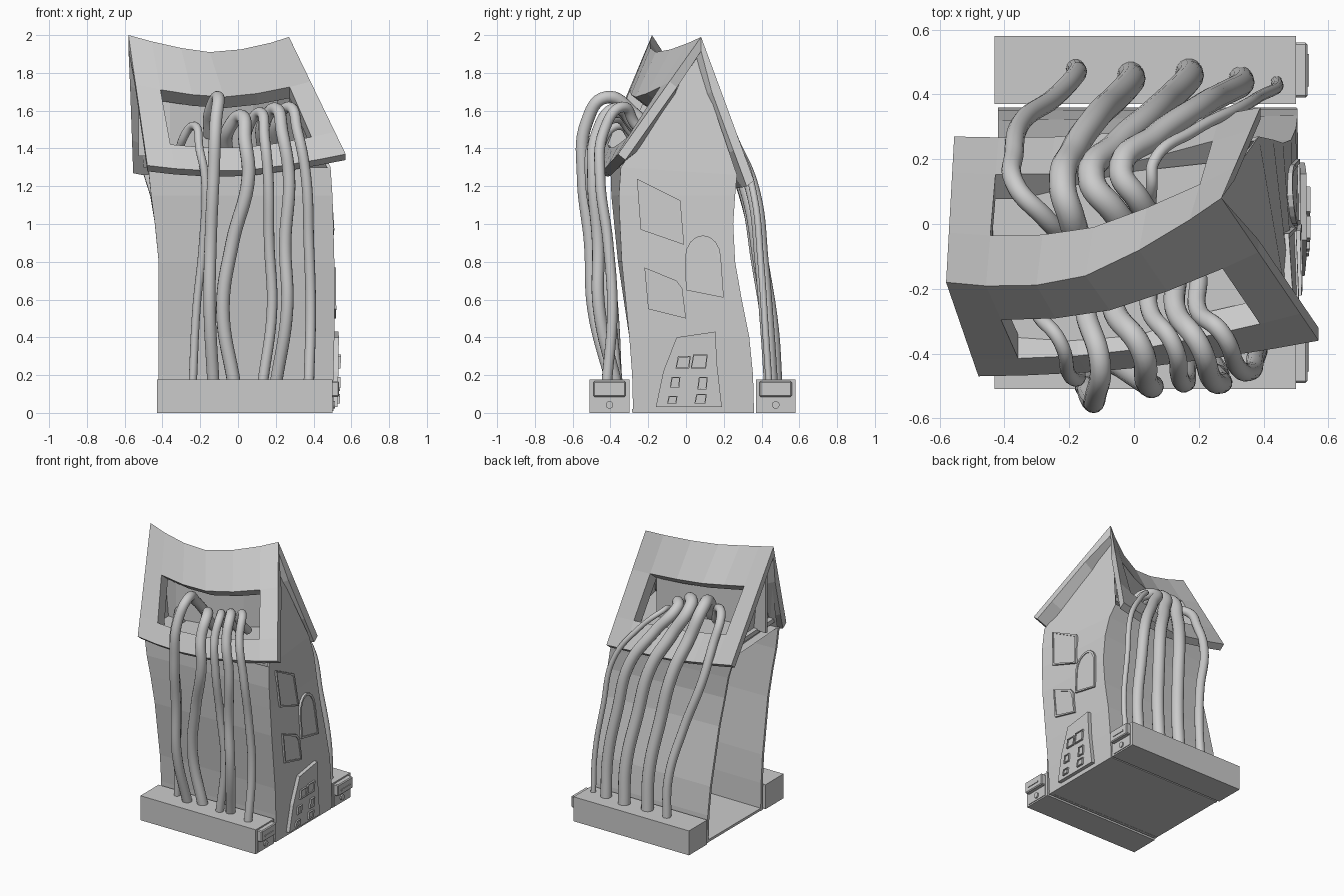
import bpy, bmesh, math
from mathutils import Vector as V

if "Cube" in bpy.data.objects:
    bpy.data.objects.remove(bpy.data.objects["Cube"])


def link(name, me):
    ob = bpy.data.objects.new(name, me)
    bpy.context.collection.objects.link(ob)
    return ob


def from_faces(name, verts, faces, thick=0):
    me = bpy.data.meshes.new(name)
    me.from_pydata([tuple(v) for v in verts], [], faces)
    ob = link(name, me)
    if thick:
        m = ob.modifiers.new("thickness", 'SOLIDIFY')
        m.thickness, m.offset = thick, -1
    return ob


def box(name, lo, hi, bevel=0):
    bm = bmesh.new()
    bmesh.ops.create_cube(bm, size=1)
    for v in bm.verts:
        v.co = V([(a + b) / 2 + c * (b - a) for a, b, c in zip(lo, hi, v.co)])
    if bevel:
        bmesh.ops.bevel(bm, geom=bm.edges[:], offset=bevel, segments=1, affect='EDGES')
    me = bpy.data.meshes.new(name)
    bm.to_mesh(me)
    return link(name, me)


def sample(pts, t):
    f = t * (len(pts) - 1)
    i = min(int(f), len(pts) - 2)
    return V(pts[i]).lerp(V(pts[i + 1]), f - i)


# Sagging, twisted roof: front eave, ridge and back eave from left to right
front = [(-.48, -.47, 1.31), (-.22, -.465, 1.28), (.05, -.44, 1.285), (.32, -.405, 1.32), (.57, -.36, 1.37)]
ridge = [(-.58, -.18, 2.0), (-.36, -.20, 1.94), (-.15, -.16, 1.91), (.08, -.05, 1.93), (.27, .08, 1.99)]
back = [(-.555, .27, 1.30), (-.31, .265, 1.25), (-.08, .28, 1.22), (.15, .315, 1.22), (.39, .36, 1.23)]
us = [0, .14, .32, .5, .68, .87, 1]
rows = [(front, 0, 1), (front, .19, 1), (front, .62, 1), (ridge, 0, 0), (back, .66, -1), (back, .25, -1), (back, 0, -1)]
n = len(us)
outer, inner, top_faces = [], [], []
for j, (line, k, side) in enumerate(rows):
    for i, u in enumerate(us):
        p = sample(line, u).lerp(sample(ridge, u), k)
        deep = 0 < i < n - 1 and 0 < j < 6       # thicker rim around the openings
        d = .095 if deep else .05
        outer.append(p)
        inner.append(p + (V((0, .78 * side * d, -.62 * d)) if side else V((0, 0, -.12 if deep else -.075))))
for j in range(6):
    for i in range(n - 1):
        if j in (1, 4) and 1 <= i <= 4:      # openings in both slopes
            continue
        top_faces.append((j * n + i, j * n + i + 1, (j + 1) * n + i + 1, (j + 1) * n + i))
N = len(outer)
edges = {(f[a], f[(a + 1) % 4]) for f in top_faces for a in range(4)}
rims = [(b, a, a + N, b + N) for a, b in edges if (b, a) not in edges]
under = [tuple(v + N for v in reversed(f)) for f in top_faces]
from_faces("roof", outer + inner, top_faces + under + rims)

# Leaning walls, open on the left: front-left, front-right, back-right, back-left at each level
zs = [0, .2, .4, .6, .8, 1.0, 1.15, 1.3]
rings = [
    [(-.42, -.28), (.50, -.28), (.50, .36), (-.42, .36)],
    [(-.42, -.285), (.505, -.285), (.505, .355), (-.42, .35)],
    [(-.42, -.30), (.51, -.30), (.505, .335), (-.42, .32)],
    [(-.42, -.33), (.51, -.32), (.50, .295), (-.42, .27)],
    [(-.42, -.36), (.51, -.34), (.485, .26), (-.42, .22)],
    [(-.44, -.38), (.505, -.35), (.46, .25), (-.44, .185)],
    [(-.46, -.395), (.50, -.355), (.43, .26), (-.465, .18)],
    [(-.475, -.40), (.49, -.345), (.385, .27), (-.50, .18)]]
verts = [(x, y, z) for r, z in zip(rings, zs) for x, y in r]
for k in (2, 3):                              # back wall stops lower, under the eave
    x, y, z = verts[-4 + k]
    verts[-4 + k] = (x, y, 1.26)
faces = [(4 * i + k, 4 * i + k + 1, 4 * i + k + 5, 4 * i + k + 4)
         for i in range(len(zs) - 1) for k in range(3)]
top = 4 * (len(zs) - 1)
verts.append((.235, .058, 1.88))
faces.append((top + 1, top + 2, len(verts) - 1))      # right gable
from_faces("walls", verts, faces, .02)

# Left gable with a recessed triangular opening
bm = bmesh.new()
f = bm.faces.new([bm.verts.new(p) for p in [(-.50, .17, 1.3), (-.465, -.39, 1.3), (-.54, -.18, 1.89)]])
bmesh.ops.inset_individual(bm, faces=[f], thickness=.07)
bmesh.ops.translate(bm, verts=f.verts[:], vec=(.06, 0, 0))
me = bpy.data.meshes.new("left_gable")
bm.to_mesh(me)
link("left_gable", me)

# Attic floor and the partition under the ridge
from_faces("attic_floor", [(-.45, -.38, 1.37), (.45, -.31, 1.37), (.335, .20, 1.37), (-.47, .11, 1.37)],
           [(0, 1, 2, 3)], .03)
part = [sample(ridge, u) for u in (.06, .25, .5, .75, .92)]
from_faces("attic_partition", [(p.x, p.y, 1.36) for p in part] + [(p.x, p.y, p.z - .09) for p in part],
           [(i, i + 1, i + 6, i + 5) for i in range(4)], .02)

# Base floor and the two long boxes with their end plates
box("floor", (-.42, -.285, .002), (.50, .357, .02))
for name, y0, y1 in [("front", -.51, -.30), ("back", .37, .58)]:
    box(name + "_box", (-.43, y0, 0), (.50, y1, .178))
    yc = (y0 + y1) / 2
    box(name + "_box_latch", (.49, yc - .085, .085), (.535, yc + .085, .168), .006)
    box(name + "_box_latch_bar", (.53, yc - .05, .115), (.54, yc + .05, .125))
    box(name + "_box_plate", (.49, yc - .085, .01), (.505, yc + .085, .085))
    bpy.ops.mesh.primitive_cylinder_add(vertices=16, radius=.02, depth=.012,
                                        location=(.508, yc, .042), rotation=(0, math.pi / 2, 0))
    bpy.context.object.name = name + "_box_keyhole"


# Door and windows follow the right wall
def wall_x(y, z):
    i = max(k for k in range(len(zs) - 1) if zs[k] <= z)
    t = (z - zs[i]) / (zs[i + 1] - zs[i])
    a = V(rings[i][1]).lerp(V(rings[i + 1][1]), t)
    b = V(rings[i][2]).lerp(V(rings[i + 1][2]), t)
    return a.x + (b.x - a.x) * (y - a.y) / (b.y - a.y)


def panel(name, pts, base, depth, rim, sink):
    bm = bmesh.new()
    lo = [bm.verts.new((wall_x(y, z) + base, y, z)) for y, z in pts]
    hi = [bm.verts.new((wall_x(y, z) + base + depth, y, z)) for y, z in pts]
    for i in range(len(pts)):
        j = (i + 1) % len(pts)
        bm.faces.new((lo[i], lo[j], hi[j], hi[i]))
    f = bm.faces.new(hi)
    bm.normal_update()
    bmesh.ops.inset_individual(bm, faces=[f], thickness=rim)
    if sink:
        ex = bmesh.ops.extrude_discrete_faces(bm, faces=[f])['faces'][0]
        bmesh.ops.translate(bm, verts=ex.verts[:], vec=(-sink, 0, 0))
    me = bpy.data.meshes.new(name)
    bm.to_mesh(me)
    return link(name, me)


panel("door", [(-.16, .03), (.19, .03), (.165, .25), (.155, .43), (-.05, .40), (-.12, .22)], -.01, .036, .018, 0)
panes = [(-.055, .235, .08, .065), (.025, .235, .09, .075), (-.085, .135, .055, .055),
         (.06, .125, .055, .065), (-.10, .05, .055, .04), (.045, .05, .065, .05)]
for y, z, w, h in panes:
    panel("door_pane", [(y, z), (y + w * .9, z), (y + w, z + h), (y + w * .15, z + h)], .022, .016, .008, .008)

win_top = [(-.24, .97), (-.01, .89), (-.03, 1.125), (-.26, 1.24)]
win_low = [(-.20, .55), (.0, .50), (-.02, .66), (-.05, .70), (-.22, .77)]
arch = [(.0, .65), (.20, .61)] + [(.10 + .095 * math.cos(a) - .01, .82 + .12 * math.sin(a))
                                  for a in [math.pi * k / 8 for k in range(9)]]
for name, pts in [("upper_window", win_top), ("lower_window", win_low), ("arched_window", arch)]:
    panel(name, pts, -.01, .022, .016, .006)


# Hanging tubes, smooth
def tube(name, r, pts):
    cu = bpy.data.curves.new(name, 'CURVE')
    cu.dimensions, cu.bevel_depth, cu.bevel_resolution = '3D', r, 5
    cu.resolution_u, cu.use_fill_caps = 8, True
    s = cu.splines.new('BEZIER')
    s.bezier_points.add(len(pts) - 1)
    for b, p in zip(s.bezier_points, pts):
        b.co = p
        b.handle_left_type = b.handle_right_type = 'AUTO'
    tmp = link(name + "_path", cu)
    me = bpy.data.meshes.new_from_object(tmp.evaluated_get(bpy.context.evaluated_depsgraph_get()))
    bpy.data.objects.remove(tmp)
    link(name, me)
    for p in me.polygons:
        p.use_smooth = len(p.vertices) == 4


# Front tubes: radius, x at five heights, y at base, low down and at the bulge, peak height, x inside the attic
heights = [.15, .55, .9, 1.25]
for r, xs, y0, low, bulge, peak, xin in [
        (.022, (-.24, -.22, -.185, -.175, -.23), -.36, -.38, -.48, 1.52, -.30),
        (.033, (-.13, -.15, -.145, -.13, -.105), -.39, -.49, -.545, 1.67, -.15),
        (.036, (-.02, -.08, -.03, .055, .02), -.37, -.41, -.50, 1.57, -.06),
        (.028, (.13, .18, .165, .16, .12), -.40, -.41, -.49, 1.59, .05),
        (.033, (.20, .26, .25, .27, .20), -.37, -.46, -.49, 1.61, .13),
        (.028, (.375, .385, .375, .36, .27), -.42, -.39, -.455, 1.62, .20)]:
    ys = [y0, low, (low + bulge) / 2 + .01, bulge]
    tube("front_tube", r, list(zip(xs, ys, heights)) +
         [((xs[3] + xs[4]) / 2, bulge + .02, peak - .13), (xs[4], bulge + .12, peak),
          (xin, -.27, peak - .09), (xin, -.17, peak - .2)])

# Back tubes sweep over the eave and into the rear opening
for r, base, eave, lip, end in [
        (.030, (-.18, .48), (-.38, .31), (-.36, .11, 1.55), (-.20, -.06)),
        (.042, (-.01, .46), (-.15, .325), (-.22, .11, 1.58), (-.17, -.06)),
        (.042, (.17, .47), (.02, .335), (-.13, .13, 1.57), (.00, -.04)),
        (.038, (.33, .45), (.17, .36), (-.04, .16, 1.54), (.06, .00)),
        (.018, (.44, .44), (.30, .36), (.06, .19, 1.50), (.05, .05))]:
    (bx, by), (ex, ey) = base, eave
    tube("back_tube", r, [(bx, by, .15), (bx, by - .02, .45),
                          (bx * .65 + ex * .35, by * .45 + ey * .55, .8), (ex + .03, ey, 1.15),
                          ((ex + lip[0]) / 2, (ey + lip[1]) / 2 + .01, 1.38), lip,
                          ((lip[0] + end[0]) / 2, (lip[1] + end[1]) / 2, lip[2]),
                          (end[0], end[1], lip[2] - .14)])
